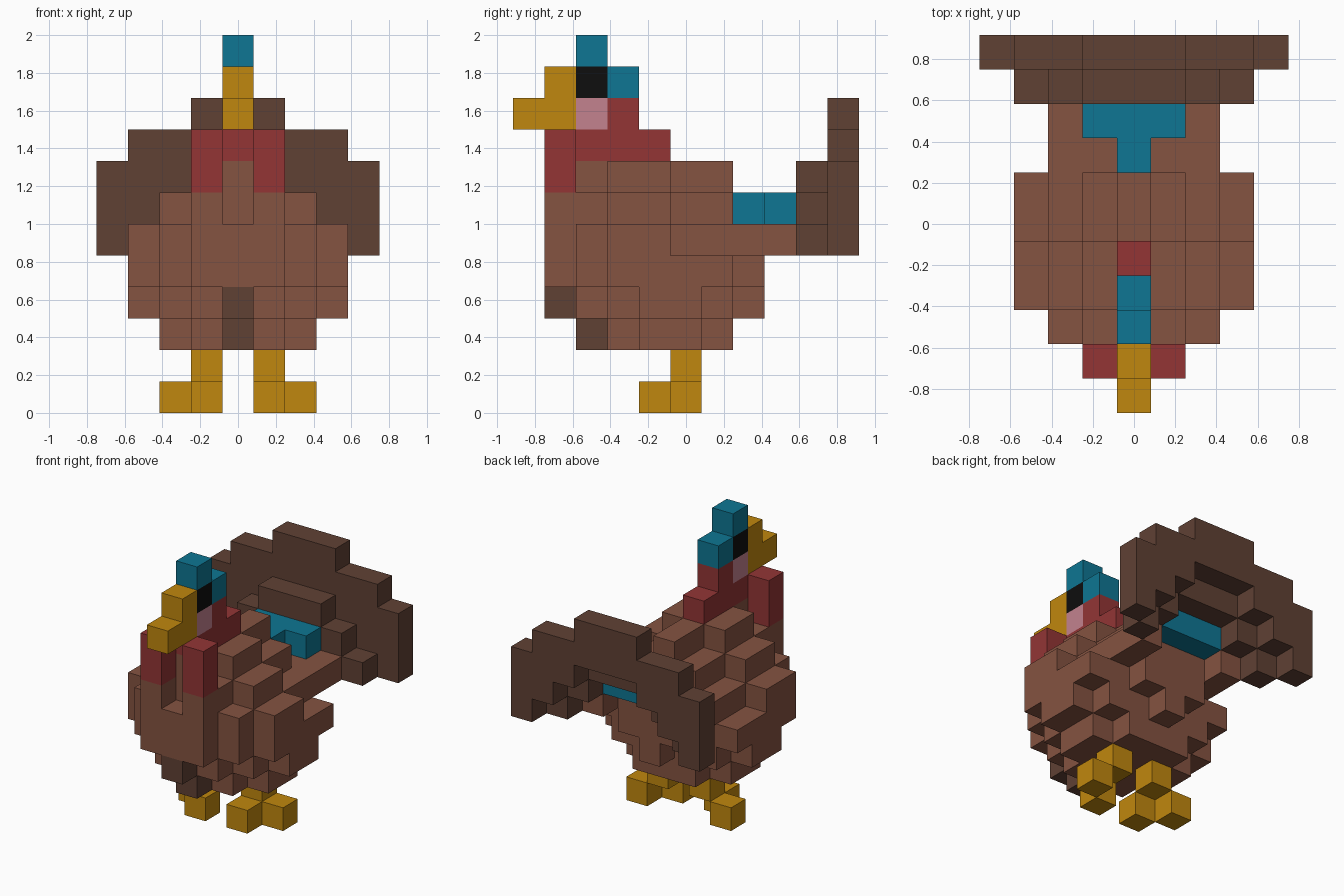
import bpy, bmesh
from mathutils import Vector

cube = bpy.data.objects.get("Cube")
if cube:
    bpy.data.objects.remove(cube, do_unlink=True)

U = 1 / 6  # edge length of one block


def material(name, rgb):
    lin = [((c / 255 + 0.055) / 1.055) ** 2.4 if c > 10 else c / 255 / 12.92 for c in rgb]
    m = bpy.data.materials.new(name)
    m.use_nodes = True
    m.diffuse_color = (*lin, 1)
    bsdf = next(n for n in m.node_tree.nodes if n.type == 'BSDF_PRINCIPLED')
    bsdf.inputs["Base Color"].default_value = (*lin, 1)
    bsdf.inputs["Roughness"].default_value = 0.9
    return m


brown = material("feather brown", (133, 83, 65))
dark = material("dark brown", (96, 65, 52))
yellow = material("golden yellow", (192, 135, 14))
blue = material("teal blue", (14, 118, 147))
red = material("wattle red", (147, 53, 53))
pink = material("cheek pink", (195, 130, 143))
black = material("eye black", (14, 14, 14))


def block(x0, x1, y0, y1, z0, z1):
    """Cells of a solid block, inclusive ranges."""
    return {(x, y, z) for x in range(x0, x1 + 1)
            for y in range(y0, y1 + 1) for z in range(z0, z1 + 1)}


def mirror(cells):
    return cells | {(-x, y, z) for x, y, z in cells}


def part(name, mat, cells):
    """Outer skin of a set of unit cells, with flat areas merged."""
    bm = bmesh.new()
    for cell in sorted(cells):
        for axis in range(3):
            for sign in (-1, 1):
                n = [0, 0, 0]
                n[axis] = sign
                if tuple(c + d for c, d in zip(cell, n)) in cells:
                    continue
                centre = Vector(cell) + Vector((0, 0, 0.5)) + Vector(n) / 2
                a, b = Vector((0, 0, 0)), Vector((0, 0, 0))
                a[(axis + 1) % 3] = 0.5
                b[(axis + 2) % 3] = 0.5 * sign
                corners = (-a - b, a - b, a + b, -a + b)
                bm.faces.new([bm.verts.new((centre + k) * U) for k in corners])
    bmesh.ops.remove_doubles(bm, verts=bm.verts, dist=1e-4)
    bmesh.ops.dissolve_limit(bm, angle_limit=0.01, verts=bm.verts, edges=bm.edges)
    mesh = bpy.data.meshes.new(name)
    bm.to_mesh(mesh)
    bm.free()
    mesh.materials.append(mat)
    obj = bpy.data.objects.new(name, mesh)
    bpy.context.collection.objects.link(obj)
    return obj


# Body: per layer, runs of (half width, first row, last row)
layers = {
    2: [(1, -2, -2), (2, -1, 0), (1, 1, 1)],
    3: [(1, -3, -3), (2, -2, -2), (3, -1, 0), (2, 1, 1), (0, 2, 2)],
    4: [(1, -4, -4), (2, -3, -3), (3, -2, 1), (1, 2, 2)],
    5: [(1, -4, -4), (2, -3, -3), (3, -2, -1), (2, 0, 2)],
    6: [(1, -3, -3), (2, -2, -1), (1, 0, 1)],
    7: [(0, -3, -3), (1, -2, -1), (0, 0, 1)],
}
body = set()
for z, runs in layers.items():
    for w, y0, y1 in runs:
        body |= block(-w, w, y0, y1, z, z)
body |= mirror({(1, -4, 6), (2, 3, 5)})
part("body", brown, body)

# Chest tuft
part("chest_tuft", dark, {(0, -4, 3), (0, -3, 2)})

# Back patch in front of the tail
part("back_patch", blue, {(0, 2, 6)} | block(-1, 1, 3, 3, 6, 6))

# Tail fan: an inner arch and a taller outer arch
part("tail_inner_arch", dark, block(-1, 1, 4, 4, 7, 7) | mirror({(2, 4, 6), (3, 4, 5)}))
part("tail_outer_arch", dark, block(-1, 1, 5, 5, 8, 9) | mirror(
    block(2, 2, 5, 5, 7, 8) | block(3, 3, 5, 5, 6, 8) | block(4, 4, 5, 5, 5, 7)))

# Neck and wattles
part("neck", red, block(0, 0, -3, -1, 8, 8) | {(0, -2, 9)})
for side, x in (("left", 1), ("right", -1)):
    part(side + "_wattle", red, block(x, x, -4, -4, 7, 8))

# Head
part("cheeks", pink, {(0, -3, 9)})
part("eyes", black, {(0, -3, 10)})
part("crest", blue, {(0, -3, 11)})
part("head_back", blue, {(0, -2, 10)})
part("beak", yellow, {(0, -4, 10), (0, -4, 9), (0, -5, 9)})

# Legs with two toes each
for side, s in (("left", 1), ("right", -1)):
    part(side + "_leg", yellow, {(s, 0, 1)})
    part(side + "_front_toe", yellow, {(s, -1, 0)})
    part(side + "_outer_toe", yellow, {(2 * s, 0, 0)})
